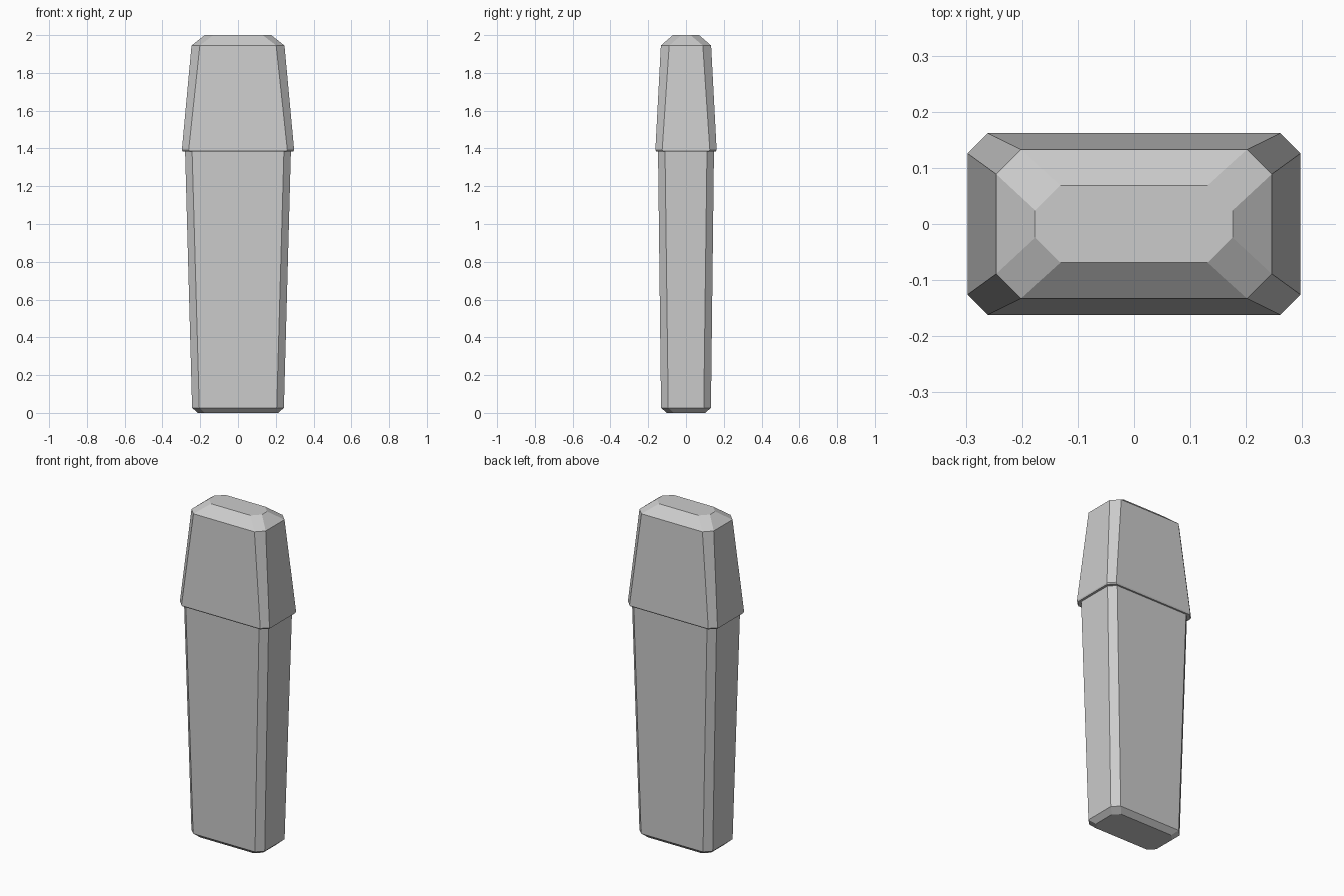
import bpy, bmesh

if "Cube" in bpy.data.objects:
    bpy.data.objects.remove(bpy.data.objects["Cube"])


def section(bm, hx, hy, c, z):
    """Rectangle with cut corners: half sizes hx, hy and corner cut c."""
    pts = [(hx, -hy + c), (hx, hy - c), (hx - c, hy), (-hx + c, hy),
           (-hx, hy - c), (-hx, -hy + c), (-hx + c, -hy), (hx - c, -hy)]
    return [bm.verts.new((x, y, z)) for x, y in pts]


def loft(name, sections, cap_bottom=False, cap_top=False):
    bm = bmesh.new()
    rings = [section(bm, *s) for s in sections]
    for a, b in zip(rings, rings[1:]):
        for i in range(8):
            j = (i + 1) % 8
            bm.faces.new((a[i], a[j], b[j], b[i]))
    if cap_bottom:
        bm.faces.new(rings[0][::-1])
    if cap_top:
        bm.faces.new(rings[-1])
    mesh = bpy.data.meshes.new(name)
    bm.to_mesh(mesh)
    bm.free()
    obj = bpy.data.objects.new(name, mesh)
    bpy.context.collection.objects.link(obj)
    return obj


# Tapered lower case with a bevelled foot
loft("lower_case", [(0.213, 0.102, 0.036, 0.0),
                    (0.243, 0.132, 0.038, 0.027),
                    (0.28, 0.148, 0.037, 1.385)], cap_bottom=True)

# Overhanging cap: underside lip, tapered walls, bevelled top
loft("cap", [(0.28, 0.148, 0.037, 1.385),
             (0.294, 0.158, 0.036, 1.385),
             (0.297, 0.162, 0.036, 1.393),
             (0.246, 0.133, 0.044, 1.945),
             (0.176, 0.069, 0.045, 2.0)], cap_top=True)
